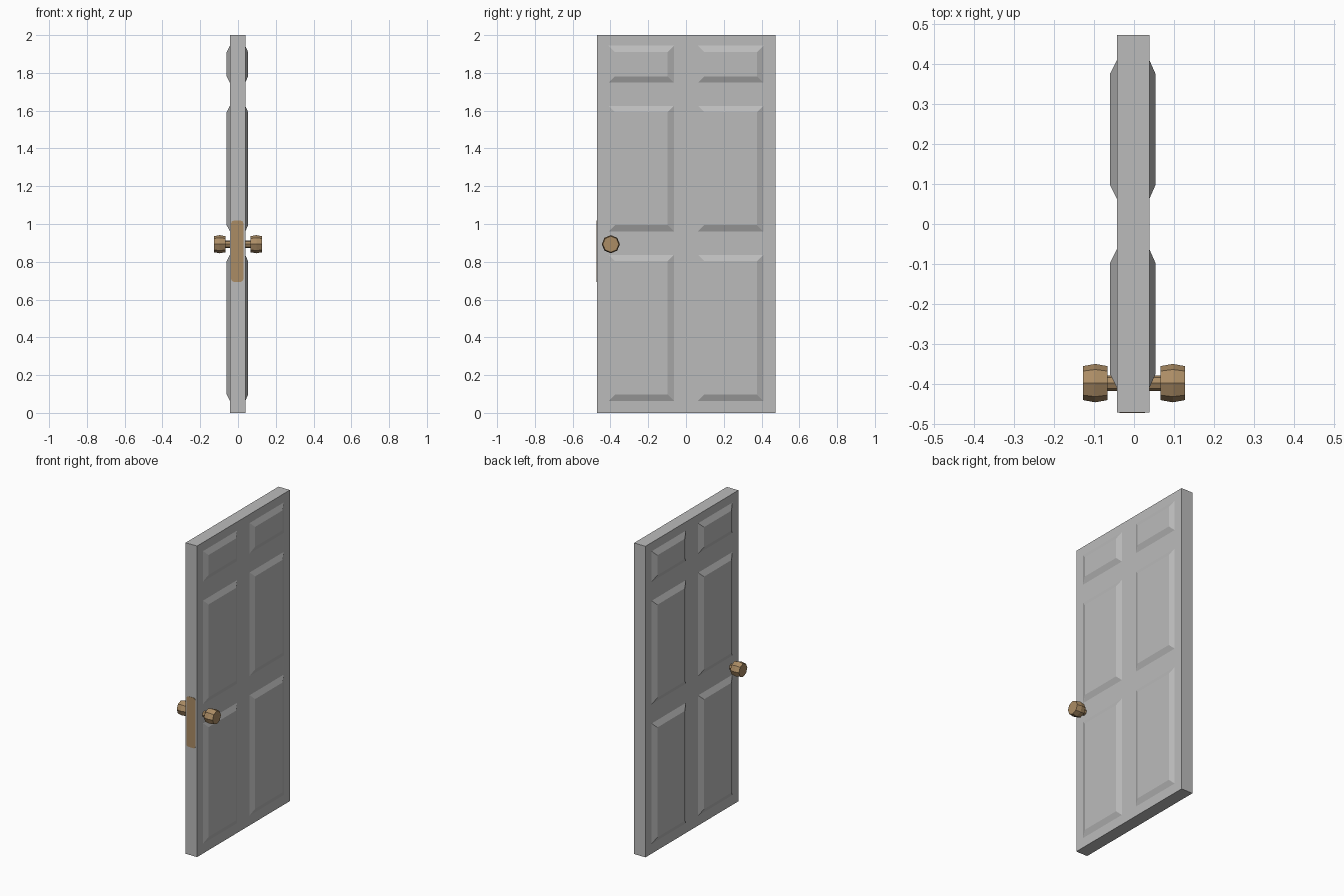
import bpy, bmesh, math
from mathutils import Matrix

if "Cube" in bpy.data.objects:
    bpy.data.objects.remove(bpy.data.objects["Cube"])


def material(name, rgb):
    m = bpy.data.materials.new(name)
    m.diffuse_color = (*rgb, 1)
    m.use_nodes = True
    m.node_tree.nodes["Principled BSDF"].inputs["Base Color"].default_value = m.diffuse_color
    return m


GREY = material("door_grey", (0.5, 0.5, 0.5))
BRASS = material("brass", (0.41, 0.265, 0.13))


def finish(bm, name, mat):
    bmesh.ops.recalc_face_normals(bm, faces=bm.faces[:])
    me = bpy.data.meshes.new(name)
    bm.to_mesh(me)
    bm.free()
    me.materials.append(mat)
    ob = bpy.data.objects.new(name, me)
    bpy.context.collection.objects.link(ob)
    return ob


def loft(bm, rings):
    """Skin a list of vertex rings and cap both ends."""
    rings = [[bm.verts.new(p) for p in r] for r in rings]
    n = len(rings[0])
    for a, b in zip(rings, rings[1:]):
        for i in range(n):
            j = (i + 1) % n
            bm.faces.new((a[i], a[j], b[j], b[i]))
    bm.faces.new(rings[0])
    bm.faces.new(rings[-1])


def rect(x, y0, y1, z0, z1):
    return [(x, y0, z0), (x, y1, z0), (x, y1, z1), (x, y0, z1)]


# door slab
X0, X1 = -0.0425, 0.0385
bm = bmesh.new()
loft(bm, [rect(X0, -0.471, 0.4725, 0, 2), rect(X1, -0.471, 0.4725, 0, 2)])
finish(bm, "door_slab", GREY)

# raised bevelled panels, three rows by two columns on each face
BEVEL = 0.034
for side, base, top in (("left", X0, -0.06), ("right", X1, 0.0535)):
    bm = bmesh.new()
    for y0, y1 in ((-0.41, -0.063), (0.063, 0.41)):
        for z0, z1 in ((0.063, 0.837), (0.96, 1.626), (1.748, 1.944)):
            loft(bm, [rect(base, y0, y1, z0, z1),
                      rect(top, y0 + BEVEL, y1 - BEVEL, z0 + BEVEL, z1 - BEVEL)])
    finish(bm, side + "_panels", GREY)


# eight-sided knobs with stems
KY, KZ = -0.398, 0.893


def octagon(x, r):
    return [(x, KY + r * math.cos(i * math.pi / 4), KZ + r * math.sin(i * math.pi / 4))
            for i in range(8)]


for side, s in (("left", -1), ("right", 1)):
    bm = bmesh.new()
    loft(bm, [octagon(s * x, r) for x, r in
              ((0.03, 0.0195), (0.066, 0.0195), (0.066, 0.0425),
               (0.097, 0.048), (0.1275, 0.0425))])
    finish(bm, side + "_knob", BRASS)

# latch plate with rounded corners on the front edge
bm = bmesh.new()
cx, cz, hx, hz, r = -0.004, 0.856, 0.032, 0.162, 0.014
outline = []
for k, (sx, sz) in enumerate(((1, 1), (-1, 1), (-1, -1), (1, -1))):
    for step in range(4):
        a = math.radians(90 * k + 30 * step)
        outline.append((cx + sx * (hx - r) + r * math.cos(a),
                        cz + sz * (hz - r) + r * math.sin(a)))
loft(bm, [[(x, y, z) for x, z in outline] for y in (-0.468, -0.473)])
finish(bm, "latch_plate", BRASS)
